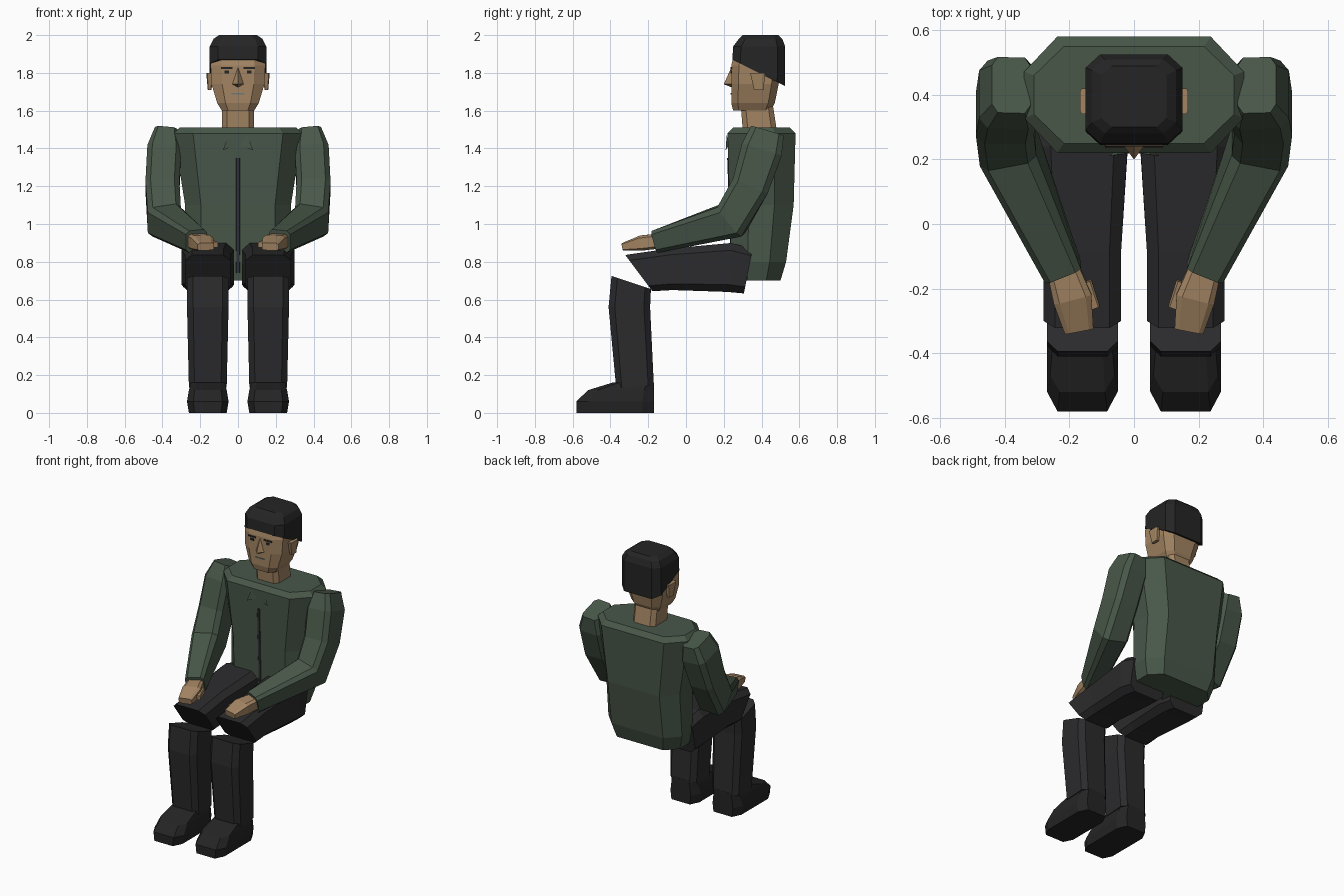
import bpy, bmesh
from mathutils import Vector

default_cube = bpy.data.objects.get("Cube")
if default_cube:
    bpy.data.objects.remove(default_cube)


def material(name, red, green, blue):
    mat = bpy.data.materials.new(name)
    mat.use_nodes = True
    colour = (red, green, blue, 1)
    mat.diffuse_color = colour
    shader = next(node for node in mat.node_tree.nodes if node.type == 'BSDF_PRINCIPLED')
    shader.inputs["Base Color"].default_value = colour
    return mat


jacket = material("jacket green", .065, .095, .066)
trousers = material("trouser charcoal", .024, .024, .026)
black = material("hair black", .018, .018, .019)
skin = material("skin tan", .37, .235, .125)
steel = material("zip grey", .03, .03, .04)
lip = material("lip grey", .16, .19, .18)


def finish(name, bm, mat):
    """Turn a bmesh into a flat-shaded object of one colour."""
    bmesh.ops.recalc_face_normals(bm, faces=bm.faces)
    mesh = bpy.data.meshes.new(name)
    bm.to_mesh(mesh)
    bm.free()
    mesh.materials.append(mat)
    obj = bpy.data.objects.new(name, mesh)
    bpy.context.scene.collection.objects.link(obj)


def octagon(centre, across, deep, cut, cut_deep):
    """Corners of a rectangle with its four corners cut off."""
    a, b = 1 - cut, 1 - cut_deep
    quarter = [(a, 1), (1, b)]
    half = quarter + [(u, -v) for u, v in reversed(quarter)]
    whole = half + [(-u, -v) for u, v in half]
    return [centre + across * u + deep * v for u, v in whole]


def loft(name, mat, rings):
    """Skin a row of rings and close both ends."""
    bm = bmesh.new()
    loops = [[bm.verts.new(point) for point in ring] for ring in rings]
    for low, high in zip(loops, loops[1:]):
        for i in range(len(low)):
            bm.faces.new((low[i - 1], low[i], high[i], high[i - 1]))
    bm.faces.new(loops[0])
    bm.faces.new(loops[-1])
    finish(name, bm, mat)


def stack(name, mat, levels, x=0, cut=.3, cut_deep=.3, slope=0):
    """Upright part; each level is height, half width, front and back.
    The lowest level may slope from front to back."""
    rings = []
    for z, half_width, front, back in levels:
        centre = Vector((x, (front + back) / 2, z))
        deep = Vector((0, (back - front) / 2, 0))
        rings.append(octagon(centre, Vector((half_width, 0, 0)), deep, cut, cut_deep))
    for point in rings[0]:
        point.z += slope * (point.y - levels[0][2])
    loft(name, mat, rings)


def limb(name, mat, side, joints, end=None):
    """Mitred tube; each joint is x, y, z, half width and half depth.
    The last ring may face a given end direction."""
    centres = [Vector(joint[:3]) for joint in joints]
    steps = [(b - a).normalized() for a, b in zip(centres, centres[1:])]
    before = steps[:1] + steps
    after = steps + steps[-1:]
    rings = []
    for i, centre in enumerate(centres):
        normal = (before[i] + after[i]).normalized()
        if end and i == len(steps):
            normal = Vector(end).normalized()
        across = Vector((1, 0, 0))
        across = (across - normal * normal.x).normalized()
        deep = normal.cross(across)
        half_width, half_depth = joints[i][3:]
        ring = octagon(centre, across * half_width, deep * half_depth, .3, .3)
        rings.append([Vector((p.x * side, p.y, p.z)) for p in ring])
    loft(name, mat, rings)


def hull(name, mat, side, points):
    bm = bmesh.new()
    for x, y, z in points:
        bm.verts.new((x * side, y, z))
    bmesh.ops.convex_hull(bm, input=bm.verts)
    finish(name, bm, mat)


def face_plate(name, mat, x, z, width, height):
    """Thin painted detail on the flat front of the face."""
    bm = bmesh.new()
    bmesh.ops.create_cube(bm, size=1)
    bmesh.ops.scale(bm, vec=(width, .008, height), verts=bm.verts)
    bmesh.ops.translate(bm, vec=(x, .24, z), verts=bm.verts)
    finish(name, bm, mat)


# Jacket body and its zip
stack("jacket_body", jacket, cut_deep=.6, levels=[
    (.7, .25, .25, .5),
    (.8, .28, .24, .53),
    (1.1, .28, .23, .57),
    (1.48, .34, .22, .58),
    (1.51, .31, .25, .55)])
stack("zip", steel, [(.74, .01, .24, .26), (1.35, .01, .218, .24)])

# Neck, head and hair
stack("neck", skin, [(1.5, .085, .3, .48), (1.63, .085, .29, .46)])
stack("head", skin, cut=.4, levels=[
    (1.6, .085, .25, .45),
    (1.64, .11, .24, .47),
    (1.74, .14, .24, .49),
    (1.84, .145, .24, .51),
    (1.88, .14, .25, .51)])
stack("hair", black, slope=-.5, levels=[
    (1.87, .15, .245, .525),
    (1.94, .15, .25, .525),
    (1.98, .13, .28, .51),
    (2, .1, .3, .49)])

# Nose and mouth
hull("nose", skin, 1, [
    (0, .2, 1.74), (-.03, .24, 1.74), (.03, .24, 1.74),
    (0, .24, 1.83), (0, .25, 1.72)])
face_plate("mouth", lip, x=0, z=1.69, width=.07, height=.007)

leg = .16
for label, side in (("left", 1), ("right", -1)):
    # Brow, eye and ear
    face_plate(label + "_brow", black, x=side * .06, z=1.825, width=.06, height=.01)
    face_plate(label + "_eye", black, x=side * .06, z=1.805, width=.025, height=.015)
    stack(label + "_ear", skin, x=side * .15, levels=[
        (1.71, .01, .36, .41), (1.8, .018, .34, .42)])

    # Collar point
    hull(label + "_collar", jacket, side, [
        (.08, .21, 1.39), (.05, .215, 1.47), (.01, .22, 1.42), (.05, .23, 1.42)])

    # Sleeve, from shoulder through elbow to cuff
    limb(label + "_sleeve", jacket, side, [
        (.38, .43, 1.49, .06, .09),
        (.39, .4, 1.39, .09, .11),
        (.4, .34, 1.2, .09, .1),
        (.39, .24, 1.02, .09, .1),
        (.22, -.15, .91, .06, .06)])

    # Hand and thumb
    limb(label + "_hand", skin, side, [
        (.22, -.14, .91, .05, .04),
        (.19, -.23, .9, .06, .04),
        (.17, -.33, .88, .045, .02)])
    limb(label + "_thumb", skin, side, [
        (.15, -.18, .9, .02, .02), (.12, -.26, .89, .015, .015)])

    # Thigh, shin and boot
    limb(label + "_thigh", trousers, side, end=(0, -.8, -.6), joints=[
        (leg, .33, .75, .13, .12),
        (leg, .23, .77, .14, .13),
        (leg, -.08, .76, .12, .11),
        (leg, -.25, .74, .12, .12)])
    limb(label + "_shin", trousers, side, end=(0, .3, .9), joints=[
        (leg, -.27, .14, .1, .1),
        (leg, -.3, .56, .11, .11),
        (leg, -.29, .69, .11, .11)])
    stack(label + "_boot", black, x=side * leg, levels=[
        (0, .1, -.58, -.17),
        (.06, .11, -.58, -.17),
        (.12, .1, -.52, -.17),
        (.16, .09, -.39, -.17)])
